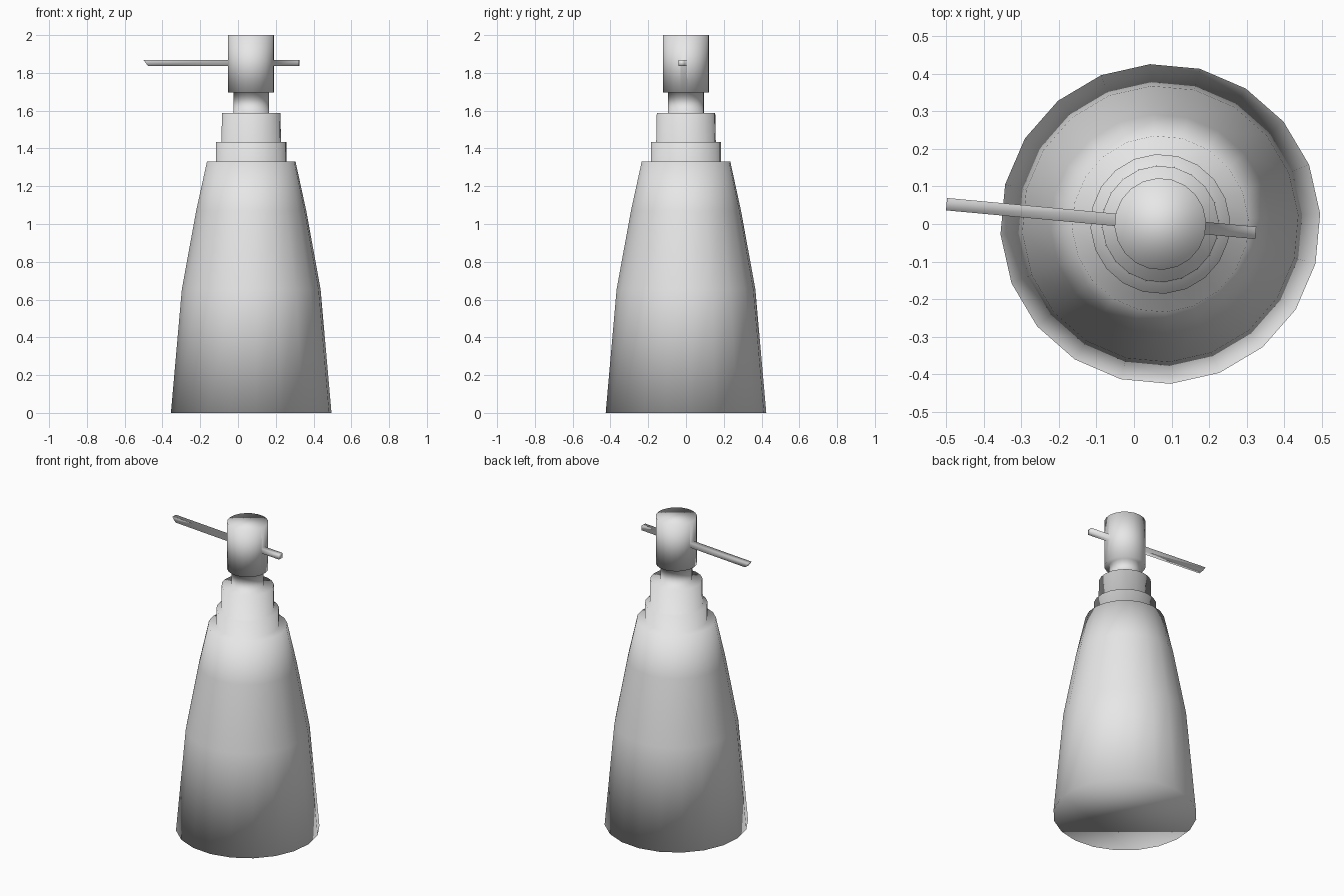
import bpy, bmesh, math
from mathutils import Vector

cube = bpy.data.objects.get("Cube")
if cube:
    bpy.data.objects.remove(cube, do_unlink=True)

SIDES = 20
TURN = math.radians(-5.3)      # heading of the nozzle axis
CENTRE = Vector((0.07, 0, 0))

# Radius and height: bottle, two collars, neck, pump head
PROFILE = [(0.426, 0), (0.368, 0.655), (0.292, 1.07), (0.235, 1.33),
           (0.186, 1.33), (0.186, 1.435), (0.158, 1.435), (0.155, 1.588),
           (0.095, 1.588), (0.095, 1.695), (0.122, 1.695), (0.122, 2.0)]

grey = bpy.data.materials.new("plain_grey")
grey.use_nodes = True
grey.diffuse_color = (0.8, 0.8, 0.8, 1)
grey.node_tree.nodes["Principled BSDF"].inputs["Base Color"].default_value = (0.8, 0.8, 0.8, 1)

bm = bmesh.new()


def ring(radius, z):
    step = math.tau / SIDES
    return [bm.verts.new(CENTRE + Vector((radius * math.cos(TURN + (i + 0.5) * step),
                                          radius * math.sin(TURN + (i + 0.5) * step), z)))
            for i in range(SIDES)]


# Turned body with closed base and top
rings = [ring(r, z) for r, z in PROFILE]
for low, high in zip(rings, rings[1:]):
    band = [bm.faces.new((low[i - 1], low[i], high[i], high[i - 1])) for i in range(SIDES)]
bm.faces.new(rings[0][::-1])
bm.faces.new(rings[-1])
bm.normal_update()

axis = Vector((math.cos(TURN), math.sin(TURN), 0))
side = Vector((-axis.y, axis.x, 0))


def nozzle(face, sign, reach_low, reach_high):
    """Inset a pump head face to a small slot and pull it out to a bar."""
    bmesh.ops.inset_individual(bm, faces=[face], thickness=0.002)
    middle = face.calc_center_median()
    start = abs((middle - CENTRE).dot(axis))

    def place(verts, low, high):
        for v in verts:
            upper = v.co.z > middle.z
            lateral = math.copysign(0.0165, (v.co - CENTRE).dot(side))
            v.co = CENTRE + axis * sign * (high if upper else low) + side * lateral
            v.co.z = 1.868 if upper else 1.836

    place(face.verts, start, start)
    tip = bmesh.ops.extrude_discrete_faces(bm, faces=[face])["faces"][0]
    middle.z = 1.852
    place(tip.verts, reach_low, reach_high)


# Long spout with a slanted tip, and a short stub opposite
front = max(band, key=lambda f: f.normal.dot(axis))
back = min(band, key=lambda f: f.normal.dot(axis))
nozzle(back, -1, 0.547, 0.571)
nozzle(front, 1, 0.255, 0.255)

bmesh.ops.recalc_face_normals(bm, faces=bm.faces)
for f in bm.faces:
    f.smooth = True

mesh = bpy.data.meshes.new("pump_bottle")
bm.to_mesh(mesh)
bm.free()
mesh.materials.append(grey)
bottle = bpy.data.objects.new("pump_bottle", mesh)
bpy.context.collection.objects.link(bottle)
